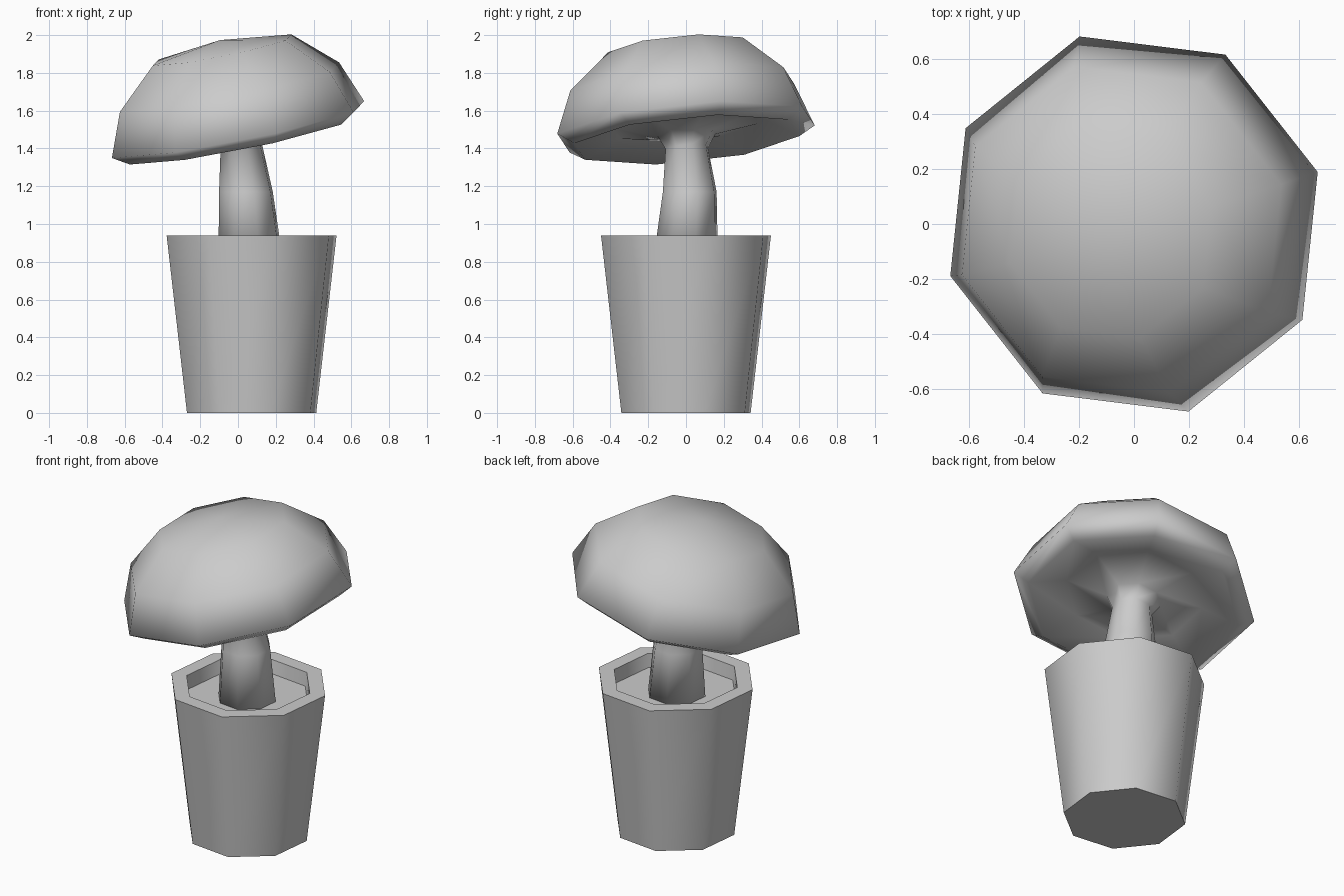
import bpy, bmesh, math
from mathutils import Vector

if "Cube" in bpy.data.objects:
    bpy.data.objects.remove(bpy.data.objects["Cube"])

SIDES, PHASE = 8, math.radians(16)
UP = Vector((0, 0, 1))
TILT = Vector((-0.2, -0.09, 1)).normalized()   # leaning axis of the cap
CAP = Vector((0, 0, 1.5))                      # centre of the cap's widest ring


def loft(name, rings, start=None, end=None):
    """Skin octagonal rings (centre, axis, radius); close ends with a point or a flat face."""
    bm = bmesh.new()
    loops = []
    for c, axis, r in rings:
        q = UP.rotation_difference(axis)
        loops.append([bm.verts.new(Vector(c) + q @ Vector((
            r * math.cos(PHASE + math.tau * i / SIDES),
            r * math.sin(PHASE + math.tau * i / SIDES), 0))) for i in range(SIDES)])
    for a, b in zip(loops, loops[1:]):
        for i in range(SIDES):
            j = (i + 1) % SIDES
            bm.faces.new((a[i], a[j], b[j], b[i]))
    for loop, tip in ((loops[0], start), (loops[-1], end)):
        if tip is None:
            bm.faces.new(loop)
        else:
            v = bm.verts.new(tip)
            for i in range(SIDES):
                bm.faces.new((loop[i], loop[(i + 1) % SIDES], v))
    bmesh.ops.recalc_face_normals(bm, faces=bm.faces)
    me = bpy.data.meshes.new(name)
    bm.to_mesh(me)
    bm.free()
    ob = bpy.data.objects.new(name, me)
    bpy.context.collection.objects.link(ob)
    return ob


def smooth(ob, angle):
    bpy.ops.object.select_all(action='DESELECT')
    ob.select_set(True)
    bpy.context.view_layer.objects.active = ob
    bpy.ops.object.shade_smooth_by_angle(angle=math.radians(angle))


# Tapered pot with a rim and sunken soil
pot_profile = [(0.356, 0), (0.468, 0.94), (0.375, 0.94), (0.365, 0.855)]
pot = loft("pot", [((0.072, 0, z), UP, r) for r, z in pot_profile])
smooth(pot, 50)

# Mushroom: bent stem flaring into the leaning cap
stem = [((0.065, 0, 0.84), UP, 0.175),
        ((0.042, 0.02, 1.17), UP, 0.148),
        ((0.017, 0.004, 1.4), TILT, 0.117)]
cap_profile = [(0.16, -0.03), (0.4, 0.02), (0.62, -0.055),   # gills
               (0.71, 0), (0.617, 0.23), (0.39, 0.431)]      # dome
cap = [(CAP + TILT * h, TILT, r) for r, h in cap_profile]
mushroom = loft("mushroom", stem + cap, end=CAP + TILT * 0.485)
smooth(mushroom, 100)
